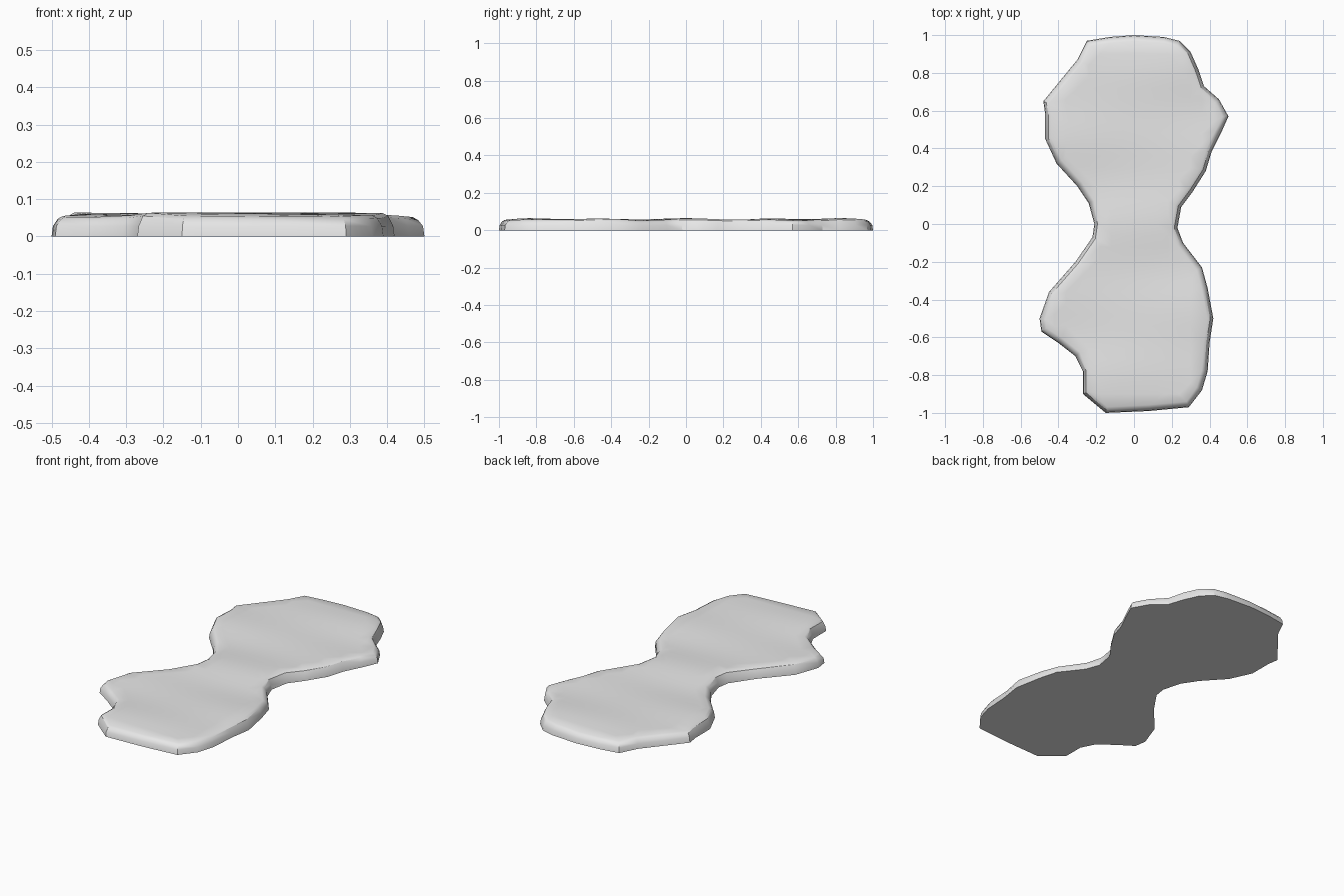
import bpy
import bmesh
import math
from mathutils import Vector
from mathutils.geometry import delaunay_2d_cdt

default_cube = bpy.data.objects.get("Cube")
if default_cube:
    bpy.data.objects.remove(default_cube, do_unlink=True)

# Footprint of the slab, clockwise from the back, in hundredths
OUTLINE = [
    (0, 100), (16, 99), (24, 97), (30, 91), (34, 82), (37, 73), (45, 66),
    (50, 57), (46, 48), (41, 38), (38, 28), (31, 17), (25, 9), (23, -2),
    (26, -10), (36, -23), (39, -34), (42, -50), (40, -63), (39, -78),
    (36, -88), (29, -97), (8, -99), (-15, -100), (-27, -90), (-27, -78),
    (-31, -70), (-40, -63), (-49, -57), (-50, -50), (-45, -36), (-31, -20),
    (-22, -7), (-21, 0), (-24, 11), (-30, 20), (-41, 32), (-47, 45),
    (-47, 58), (-48, 65), (-39, 76), (-30, 87), (-25, 97), (-13, 99),
]
RIM_HEIGHT = 0.028
GRID_STEP = 0.06


def inset_ring(points, distance):
    """Move every outline point inward along its averaged edge normal."""
    ring = []
    for i, point in enumerate(points):
        before, after = points[i - 1], points[(i + 1) % len(points)]
        along = (after - before).normalized()
        ring.append(point + Vector((along.y, -along.x)) * distance)
    return ring


def top_height(x, y):
    """Gentle diagonal ripples over the upper face."""
    ripple = 0.004 * math.cos(9 * y - 4 * x) + 0.003 * math.cos(15 * y)
    return 0.058 + ripple


def is_inside(point, ring):
    """Even-odd test of a point against a closed ring."""
    inside = False
    for i, b in enumerate(ring):
        a = ring[i - 1]
        if (a.y > point.y) != (b.y > point.y):
            crossing = a.x + (point.y - a.y) * (b.x - a.x) / (b.y - a.y)
            if point.x < crossing:
                inside = not inside
    return inside


base = [Vector(p) / 100 for p in OUTLINE]
rim = inset_ring(base, 0.004)
shoulder = inset_ring(base, 0.017)
lip = inset_ring(base, 0.032)
count = len(base)

mesh = bpy.data.meshes.new("stone_slab")
bm = bmesh.new()


def add_ring(points, height):
    return [bm.verts.new((p.x, p.y, height(p))) for p in points]


# Underside, vertical rim and rounded shoulder
rings = [
    add_ring(base, lambda p: 0),
    add_ring(rim, lambda p: RIM_HEIGHT),
    add_ring(shoulder, lambda p: top_height(p.x, p.y) - 0.008),
]

# Rippled top, triangulated over an even grid inside the lip
core = inset_ring(base, 0.06)
points = list(lip)
columns, rows = int(0.5 / GRID_STEP), int(1 / GRID_STEP)
for i in range(-columns, columns + 1):
    for j in range(-rows, rows + 1):
        point = Vector((i, j)) * GRID_STEP
        if is_inside(point, core):
            points.append(point)
edges = [(i, (i + 1) % count) for i in range(count)]
flat_points, _, triangles, *_ = delaunay_2d_cdt(points, edges, [], 1, 1e-6)
top = add_ring(flat_points, lambda p: top_height(p.x, p.y))
for triangle in triangles:
    bm.faces.new([top[i] for i in triangle])
rings.append(top[:count])

bm.faces.new(rings[0])
for lower, upper in zip(rings, rings[1:]):
    for i, k in edges:
        bm.faces.new((lower[i], lower[k], upper[k], upper[i]))
bmesh.ops.recalc_face_normals(bm, faces=bm.faces)
bm.to_mesh(mesh)
bm.free()

slab = bpy.data.objects.new("stone_slab", mesh)
bpy.context.collection.objects.link(slab)

# Plain grey stone
stone = bpy.data.materials.new("light_grey_stone")
stone.use_nodes = True
colour = (0.8, 0.8, 0.8, 1)
stone.diffuse_color = colour
stone.node_tree.nodes["Principled BSDF"].inputs["Base Color"].default_value = colour
mesh.materials.append(stone)

bpy.context.view_layer.objects.active = slab
slab.select_set(True)
bpy.ops.object.shade_smooth_by_angle(angle=math.radians(30))
